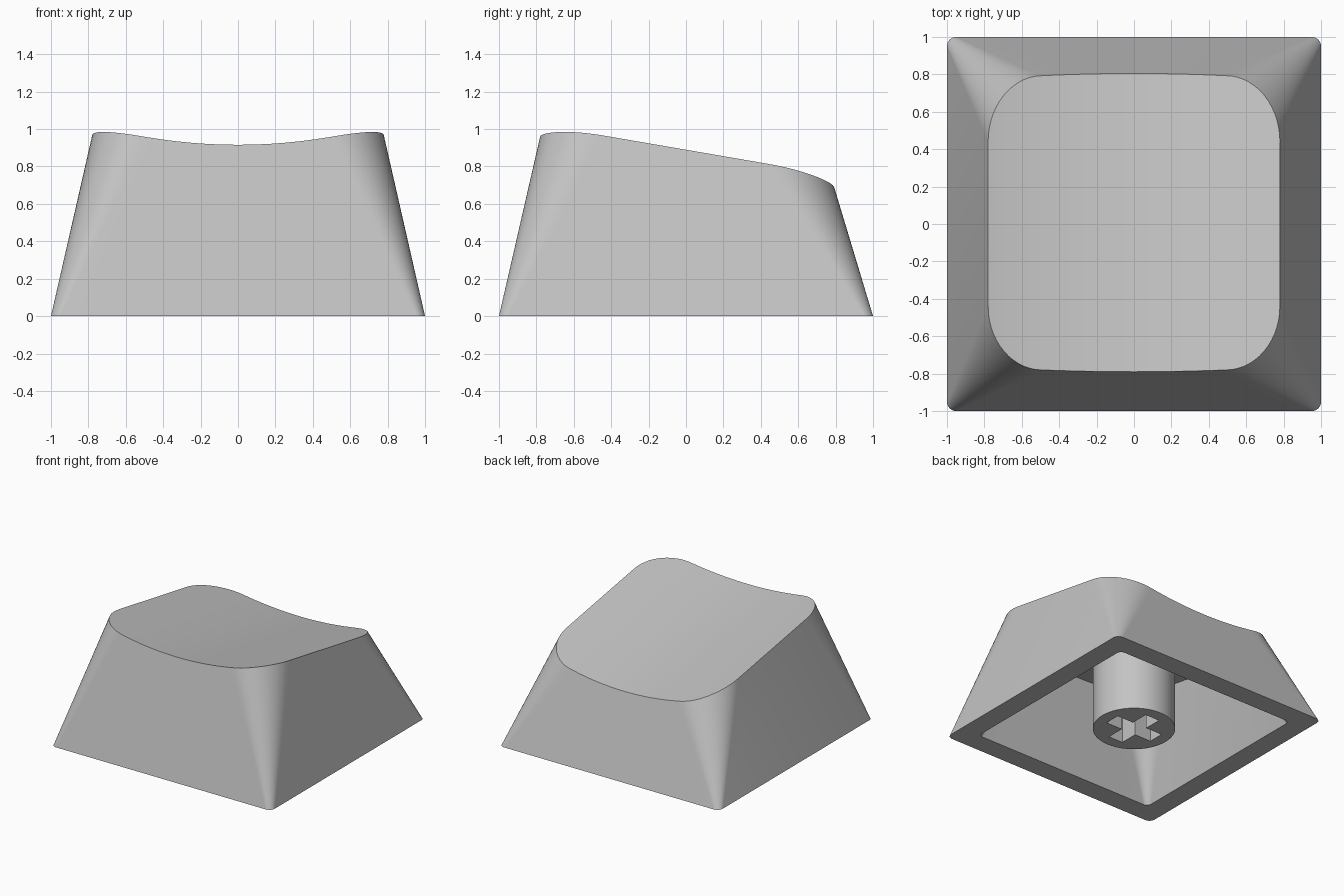
import bpy, bmesh
from math import sin, cos, pi, radians

cube = bpy.data.objects.get("Cube")
if cube:
    bpy.data.objects.remove(cube, do_unlink=True)

grey = bpy.data.materials.new("light_grey_plastic")
grey.use_nodes = True
colour = (0.55, 0.55, 0.55, 1)
grey.diffuse_color = colour
grey.node_tree.nodes["Principled BSDF"].inputs["Base Color"].default_value = colour

CORNER = 14   # segments per rounded corner
EDGE = 12     # segments along the front and back edges
HALF_X, STRAIGHT_X, STRAIGHT_Y = 0.78, 0.49, 0.44   # top outline
RADIUS = 0.05                                       # base corner radius


def make_object(name, bm):
    bmesh.ops.recalc_face_normals(bm, faces=bm.faces)
    mesh = bpy.data.meshes.new(name)
    bm.to_mesh(mesh)
    bm.free()
    mesh.materials.append(grey)
    obj = bpy.data.objects.new(name, mesh)
    bpy.context.collection.objects.link(obj)
    return obj


def smooth(obj):
    bpy.ops.object.select_all(action='DESELECT')
    obj.select_set(True)
    bpy.context.view_layer.objects.active = obj
    bpy.ops.object.shade_smooth_by_angle(angle=radians(30))


def top_height(x, y):
    # Sloped dish, hollowed across its width
    return 0.78 - 0.172 * y + 0.18 * x * x


def half_outline(side):
    """Pairs of top and base points from left to right; side is -1 front, 1 back."""
    middle, bow = (0.805, 0.05) if side > 0 else (0.79, 0.04)
    corner_y = middle - bow * STRAIGHT_X ** 2
    right = []
    for i in range(CORNER + 1):
        a = pi / 2 * (1 - i / CORNER)
        top = (STRAIGHT_X + (HALF_X - STRAIGHT_X) * cos(a),
               STRAIGHT_Y + (corner_y - STRAIGHT_Y) * sin(a))
        base = (1 - RADIUS + RADIUS * cos(a), 1 - RADIUS + RADIUS * sin(a))
        right.append((top, base))
    left = [((-t[0], t[1]), (-b[0], b[1])) for t, b in reversed(right)]
    edge = []
    for i in range(1, EDGE):
        f = 2 * i / EDGE - 1
        x = f * STRAIGHT_X
        edge.append(((x, middle - bow * x * x), (f * (1 - RADIUS), 1)))
    return [((t[0], side * t[1]), (b[0], side * b[1])) for t, b in left + edge + right]


def add_shell(bm, scale, scale_z):
    """Dished top and four walls; returns the base loop."""
    rows = []
    for side in (-1, 1):
        pairs = half_outline(side)
        tops = [bm.verts.new((x * scale, y * scale, top_height(x, y) * scale_z))
                for (x, y), _ in pairs]
        bases = [bm.verts.new((x * scale, y * scale, 0)) for _, (x, y) in pairs]
        rows.append((tops, bases))
    (front, front_base), (back, back_base) = rows
    for i in range(len(front) - 1):
        bm.faces.new((front[i], front[i + 1], back[i + 1], back[i]))
    top_loop = front + back[::-1]
    base_loop = front_base + back_base[::-1]
    n = len(top_loop)
    for i in range(n):
        j = (i + 1) % n
        bm.faces.new((base_loop[i], base_loop[j], top_loop[j], top_loop[i]))
    return base_loop


# Hollow cap body: outer shell, inner shell and the flat rim between them
bm = bmesh.new()
outer = add_shell(bm, 1.0, 1.0)
inner = add_shell(bm, 0.83, 0.8)
for i in range(len(outer)):
    j = (i + 1) % len(outer)
    bm.faces.new((outer[i], outer[j], inner[j], inner[i]))
smooth(make_object("cap_body", bm))


def prism(name, points, low, high):
    bm = bmesh.new()
    face = bm.faces.new([bm.verts.new((x, y, low)) for x, y in points])
    grown = bmesh.ops.extrude_face_region(bm, geom=[face], use_keep_orig=True)
    for v in grown["geom"]:
        if isinstance(v, bmesh.types.BMVert):
            v.co.z = high
    return make_object(name, bm)


# Round mounting stem with a cross-shaped socket
stem = prism("stem", [(0.31 * cos(2 * pi * i / 64), 0.31 * sin(2 * pi * i / 64))
                      for i in range(64)], 0, 0.69)
arm, width = 0.215, 0.065
quarter = [(arm, -width), (arm, width), (width, width)]
cross = []
for turn in range(4):
    cross += quarter
    quarter = [(-y, x) for x, y in quarter]
cutter = prism("socket_cutter", cross, -0.1, 0.45)
cutter.hide_render = True

cut = stem.modifiers.new("socket", 'BOOLEAN')
cut.operation = 'DIFFERENCE'
cut.solver = 'EXACT'
cut.object = cutter
bpy.context.view_layer.objects.active = stem
bpy.ops.object.modifier_apply(modifier=cut.name)
bpy.data.objects.remove(cutter, do_unlink=True)
smooth(stem)
